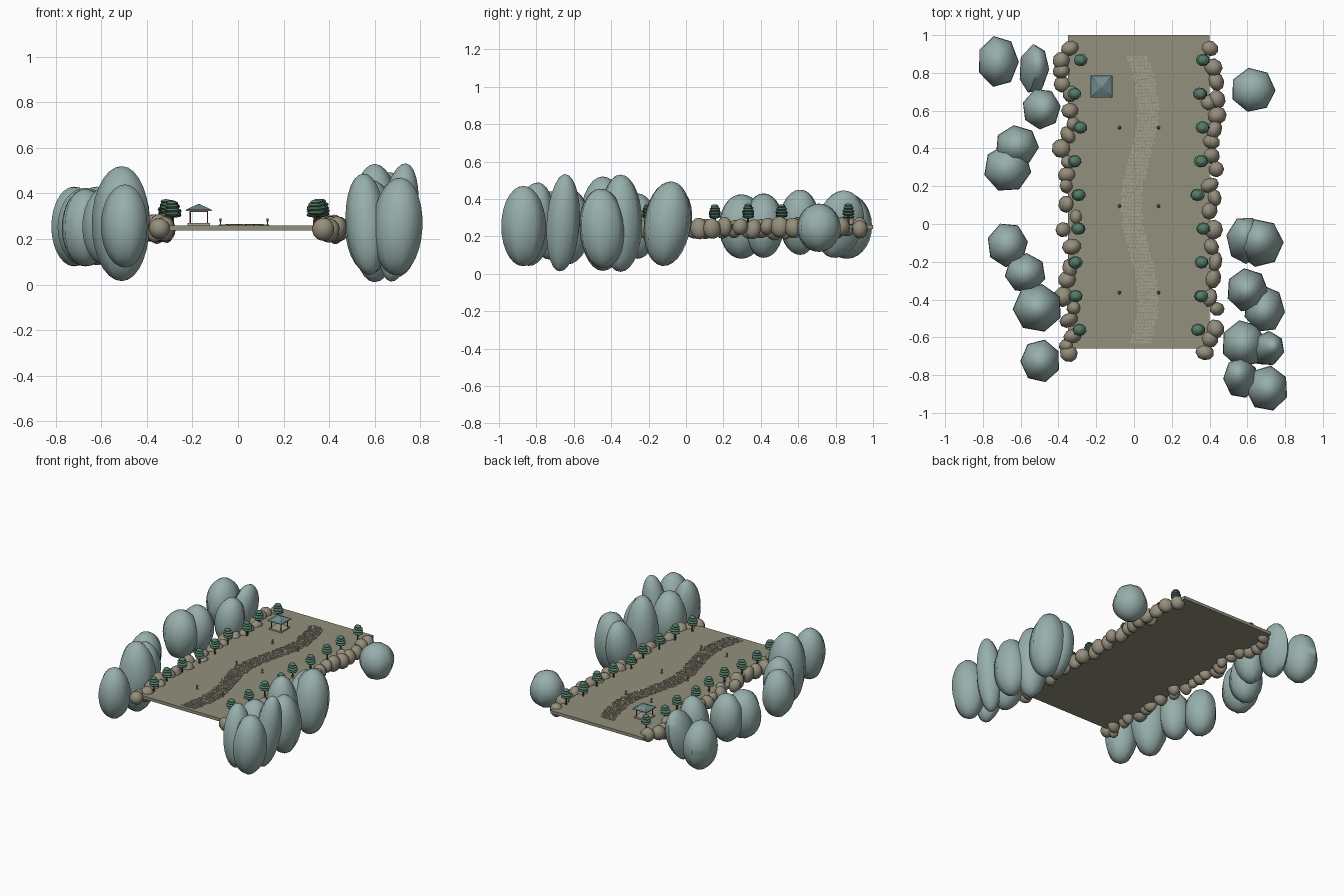
import bpy, bmesh, math, random
from mathutils import Matrix, Vector

if "Cube" in bpy.data.objects:
    bpy.data.objects.remove(bpy.data.objects["Cube"])

random.seed(4)
TOP = 0.26  # terrace surface height


def mat(name, rgb):
    m = bpy.data.materials.new(name)
    m.diffuse_color = (*rgb, 1)
    m.use_nodes = True
    m.node_tree.nodes["Principled BSDF"].inputs["Base Color"].default_value = m.diffuse_color
    return m


HILL = mat("misty_blue", (0.31, 0.43, 0.41))
ROCK = mat("rock_tan", (0.30, 0.27, 0.20))
SOIL = mat("soil", (0.29, 0.28, 0.20))
COBBLE = mat("cobble_grey", (0.38, 0.36, 0.28))
PINE = mat("pine_green", (0.09, 0.20, 0.14))
BARK = mat("bark", (0.09, 0.06, 0.04))
RED = mat("red_wood", (0.30, 0.06, 0.04))
TILE = mat("roof_tile", (0.16, 0.25, 0.26))
STONE = mat("lantern_stone", (0.25, 0.24, 0.21))


def finish(bm, name, material, smooth=None):
    me = bpy.data.meshes.new(name)
    bm.to_mesh(me)
    bm.free()
    me.materials.append(material)
    ob = bpy.data.objects.new(name, me)
    bpy.context.collection.objects.link(ob)
    if smooth:
        bpy.ops.object.select_all(action='DESELECT')
        ob.select_set(True)
        bpy.context.view_layer.objects.active = ob
        bpy.ops.object.shade_smooth_by_angle(angle=math.radians(smooth))
    return ob


def place(loc, size, rot=(0, 0, 0), spin=0):
    r = Matrix.Rotation(rot[2], 4, 'Z') @ Matrix.Rotation(rot[1], 4, 'Y') @ Matrix.Rotation(rot[0], 4, 'X')
    return Matrix.Translation(loc) @ r @ Matrix.Diagonal((*size, 1)) @ Matrix.Rotation(spin, 4, 'Z')


def ball(bm, loc, size, rot=(0, 0, 0), seg=7, rings=14, spin=0):
    bmesh.ops.create_uvsphere(bm, u_segments=seg, v_segments=rings, radius=1, matrix=place(loc, size, rot, spin))


def box(bm, loc, size, rot=(0, 0, 0)):
    bmesh.ops.create_cube(bm, size=1, matrix=place(loc, size, rot))


def cone(bm, x, y, z0, z1, r0, r1, seg=8, spin=0):
    bmesh.ops.create_cone(bm, cap_ends=True, segments=seg, radius1=r0, radius2=r1, depth=z1 - z0,
                          matrix=place((x, y, (z0 + z1) / 2), (1, 1, 1), (0, 0, spin)))


# terrace slab
bm = bmesh.new()
box(bm, (0.025, 0.171, TOP - 0.011), (0.75, 1.658, 0.022))
finish(bm, "terrace_slab", SOIL)

# misty hills: x, y, half width, half depth, z low, z high, tilt x, tilt y
hills = [
    (-0.72, 0.86, .108, .135, .08, .43, 0, 0), (-0.53, 0.82, .075, .125, .08, .45, -.25, .15),
    (-0.49, 0.61, .10, .108, .10, .45, 0, .1), (-0.62, 0.415, .115, .107, .085, .43, 0, 0),
    (-0.67, 0.295, .125, .125, .08, .425, 0, 0), (-0.67, -0.11, .107, .117, .08, .42, 0, 0),
    (-0.575, -0.26, .108, .104, .08, .43, 0, 0), (-0.51, -0.445, .13, .127, .015, .52, 0, 0),
    (-0.495, -0.725, .105, .113, .075, .44, 0, 0), (0.63, 0.71, .117, .117, .117, .375, 0, 0),
    (0.59, -0.085, .10, .12, .06, .46, -.22, 0), (0.665, -0.10, .125, .125, .04, .495, -.12, 0),
    (0.60, -0.35, .11, .115, .01, .53, 0, 0), (0.69, -0.45, .108, .125, .03, .455, .05, 0),
    (0.58, -0.635, .117, .125, .05, .46, 0, 0), (0.705, -0.66, .085, .09, .01, .535, -.06, .13),
    (0.565, -0.815, .09, .105, .04, .49, -.12, -.07), (0.705, -0.87, .112, .12, .04, .47, 0, .05),
]
for i, (x, y, a, b, z0, z1, tx, ty) in enumerate(hills):
    bm = bmesh.new()
    ball(bm, (x, y, (z0 + z1) / 2), (a * 1.02, b * 1.02, (z1 - z0) / 2), (tx, ty, 0), 7, 14, random.uniform(0, .9))
    finish(bm, f"hill_{i + 1}", HILL, 60)

# edge rocks along both long sides
left_rocks = [(-.34, .93), (-.385, .865), (-.385, .81), (-.38, .74), (-.335, .69), (-.34, .60), (-.32, .53), (-.35, .47),
              (-.385, .40), (-.345, .33), (-.355, .26), (-.355, .20), (-.36, .105), (-.31, .04), (-.375, -.03),
              (-.33, -.12), (-.34, -.235), (-.355, -.295), (-.375, -.385), (-.32, -.445), (-.345, -.51),
              (-.325, -.595), (-.36, -.645), (-.345, -.685)]
right_rocks = [(.40, .93), (.42, .83), (.435, .755), (.395, .645), (.44, .66), (.44, .575), (.425, .50), (.41, .435),
               (.41, .36), (.435, .29), (.40, .205), (.425, .14), (.40, .07), (.42, -.03), (.41, -.12),
               (.43, -.20), (.42, -.29), (.40, -.39), (.44, -.45), (.43, -.555), (.40, -.61), (.375, -.68)]
for side, rocks in (("left", left_rocks), ("right", right_rocks)):
    for i, (x, y) in enumerate(rocks):
        bm = bmesh.new()
        size = [random.uniform(.036, .052), random.uniform(.036, .056), random.uniform(.045, .06)]
        rot = [random.uniform(-.35, .35), random.uniform(-.35, .35), random.uniform(-.5, .5)]
        ball(bm, (x, y, random.uniform(.235, .255)), size, rot, 9, 8, random.random())
        finish(bm, f"{side}_rock_{i + 1}", ROCK, 50)

# pines: thin trunk with stacked flat pads
lx = [-.285, -.315, -.285, -.315, -.295, -.295, -.31, -.31, -.29]
rx = [.365, .35, .365, .355, .335, .365, .36, .355, .34]
for side, xs in (("left", lx), ("right", rx)):
    for i, x in enumerate(xs):
        y = 0.868 - i * 0.1785
        h = random.uniform(-.008, .008)
        bm = bmesh.new()
        cone(bm, x, y, TOP - .01, .345 + h, .006, .004, 6)
        finish(bm, f"{side}_pine_trunk_{i + 1}", BARK, 40)
        bm = bmesh.new()
        for z, r in ((.312, .036), (.328, .037), (.345, .032), (.358, .024)):
            ball(bm, (x + random.uniform(-.003, .003), y, z + h), (r, r * .9, .011), (0, 0, 0), 9, 6, random.random())
        finish(bm, f"{side}_pine_pads_{i + 1}", PINE, 40)

# winding cobble path
bm = bmesh.new()
rows, cols = 84, 6
for i in range(rows):
    y = -0.625 + i * 1.51 / (rows - 1)
    cx = 0.03 + 0.045 * math.cos(2 * math.pi * (y - 0.6))
    shift = random.uniform(-.007, .007)
    for j in range(cols):
        x = cx + (j - (cols - 1) / 2) * 0.0185 + shift
        box(bm, (x, y + random.uniform(-.003, .003), TOP + .0015),
            (random.uniform(.012, .018), random.uniform(.011, .016), random.uniform(.004, .007)),
            (0, 0, random.uniform(-.3, .3)))
finish(bm, "cobble_path", COBBLE)

# pavilion: base, posts, rails and flared four-sided roof
px, py, q = -0.172, 0.727, math.pi / 4
bm = bmesh.new()
box(bm, (px, py, TOP + .005), (.10, .10, .01))
finish(bm, "pavilion_base", COBBLE)
bm = bmesh.new()
for sx in (-1, 1):
    for sy in (-1, 1):
        cone(bm, px + sx * .038, py + sy * .038, TOP + .01, .328, .003, .003, 8)
for s in (-1, 1):
    box(bm, (px + s * .038, py, .322), (.004, .08, .006))
    box(bm, (px, py + s * .038, .322), (.08, .004, .006))
finish(bm, "pavilion_posts", RED)
bm = bmesh.new()
rt = math.sqrt(2)
for z0, z1, r0, r1 in ((.324, .329, .058, .056), (.329, .340, .056, .033), (.340, .353, .033, .004)):
    cone(bm, px, py, z0, z1, r0 * rt, r1 * rt, 4, q)
finish(bm, "pavilion_roof", TILE)

# small stone lanterns beside the path
for i, (x, y) in enumerate((x, y) for y in (.51, .095, -.363) for x in (-.077, .13)):
    bm = bmesh.new()
    for z0, z1, r0, r1 in ((TOP, .264, .009, .008), (.264, .277, .003, .003), (.277, .279, .007, .007),
                           (.279, .285, .005, .005), (.285, .291, .010, .002)):
        cone(bm, x, y, z0, z1, r0, r1, 6)
    finish(bm, f"lantern_{i + 1}", STONE)
